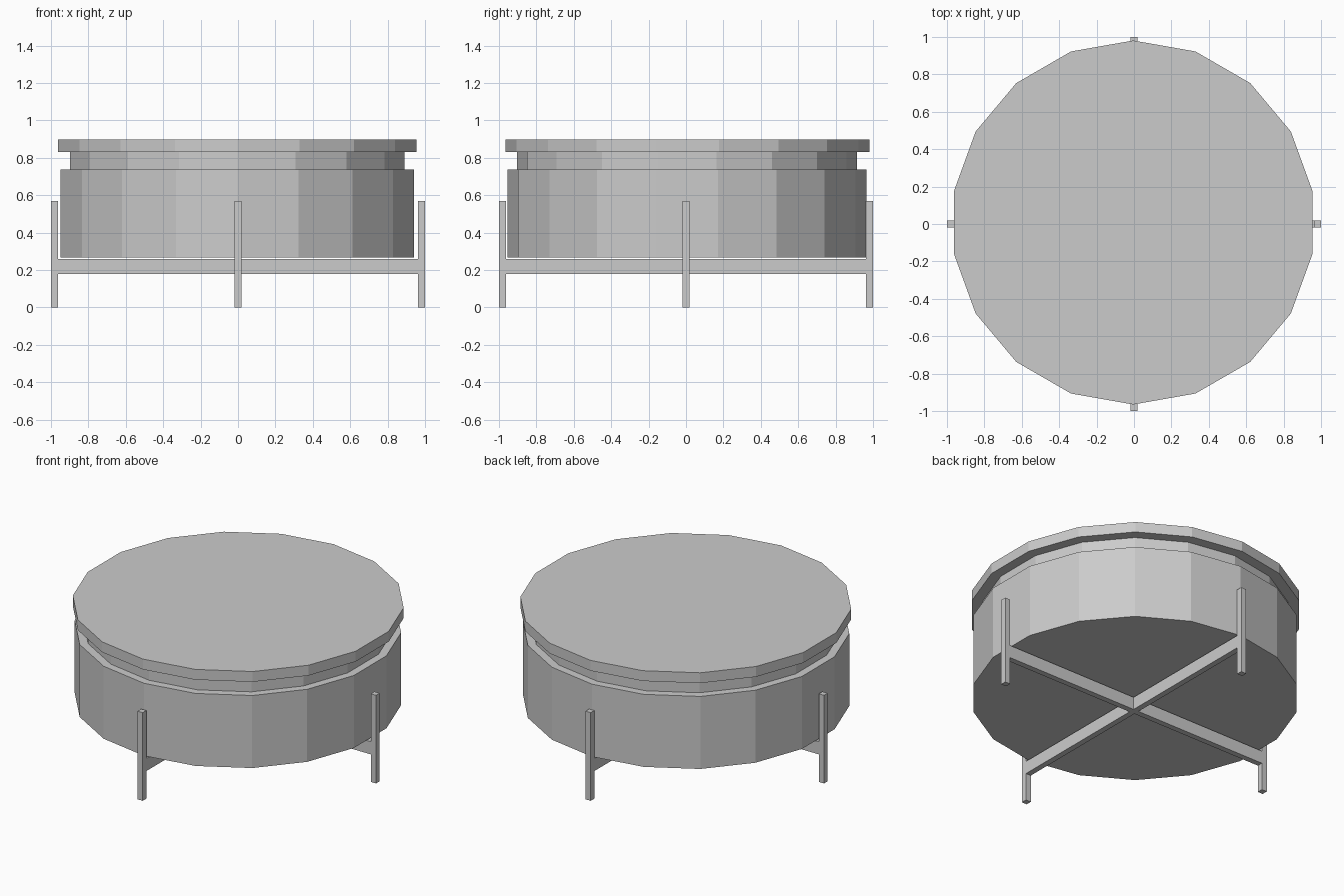
import bpy
from math import radians

if "Cube" in bpy.data.objects:
    bpy.data.objects.remove(bpy.data.objects["Cube"])

SIDES = 18
LEG = 0.037  # thickness of legs and rails


def drum(name, radius, z0, z1, cy):
    bpy.ops.mesh.primitive_cylinder_add(
        vertices=SIDES, radius=radius, depth=z1 - z0,
        location=(-0.004, cy, (z0 + z1) / 2))
    bpy.context.object.name = name


def box(name, size, loc, turn=0):
    bpy.ops.mesh.primitive_cube_add(size=1, location=loc, rotation=(0, 0, radians(turn)))
    ob = bpy.context.object
    ob.name = name
    ob.scale = size


# Round body, recessed neck and overhanging lid
drum("body", 0.96, 0.268, 0.737, 0.005)
drum("neck", 0.909, 0.737, 0.83, 0.005)
drum("lid", 0.973, 0.83, 0.897, 0.008)

# Four upright legs
r = 1 - LEG / 2
for side, x, y in (("right", r, 0), ("back", 0, r), ("left", -r, 0), ("front", 0, -r)):
    box(side + "_leg", (LEG, LEG, 0.57), (x, y, 0.285))

# Crossed rails under the body
rail = 2 - 2 * LEG
box("side_rail", (rail, LEG, 0.082), (0, 0, 0.219))
box("front_back_rail", (rail, LEG, 0.082), (0, 0, 0.219), 90)
